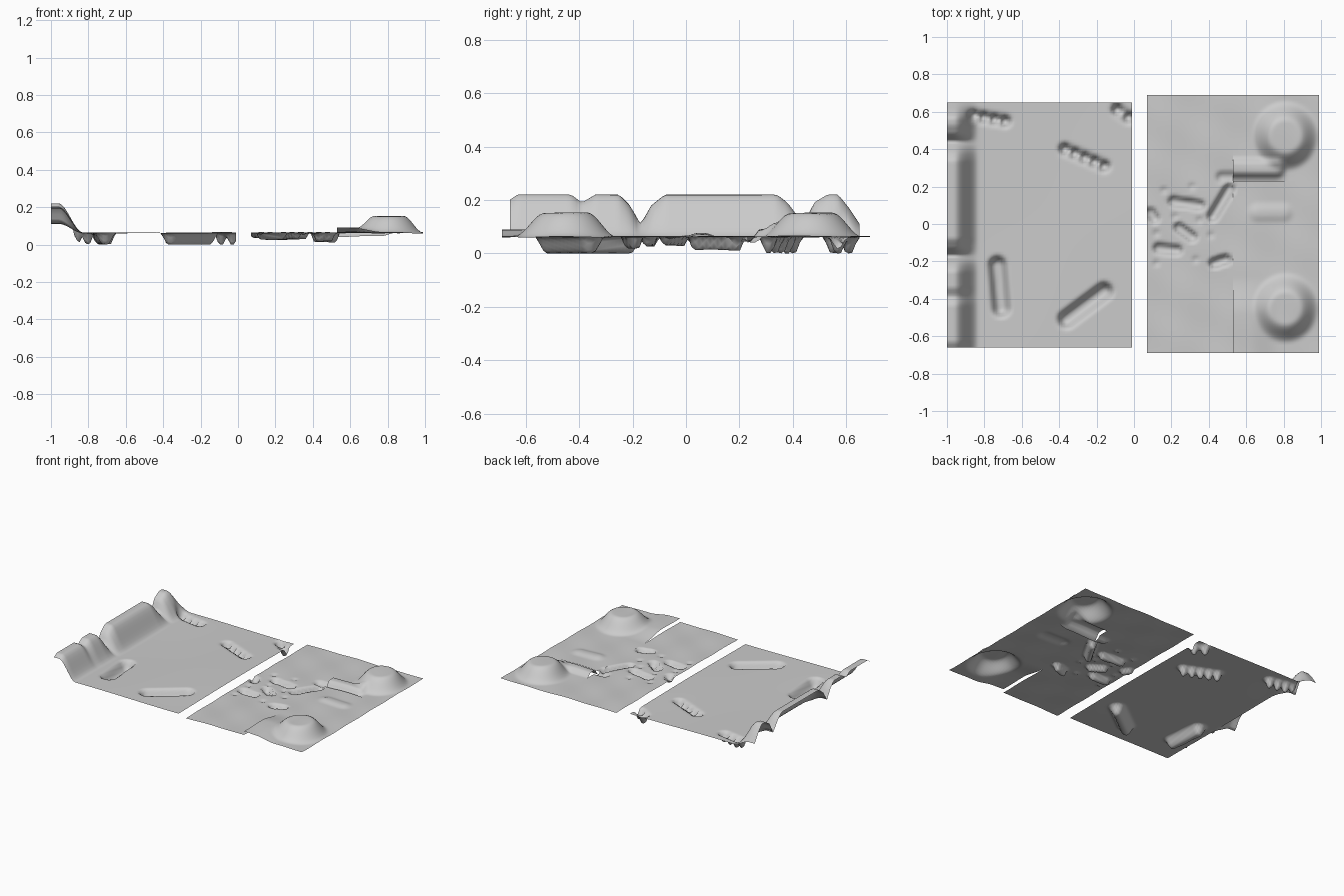
import bpy, math

cube = bpy.data.objects.get("Cube")
if cube:
    bpy.data.objects.remove(cube)

BASE = 0.063

grey = bpy.data.materials.new("light_grey")
grey.use_nodes = True
col = (0.6, 0.6, 0.6, 1)
grey.diffuse_color = col
grey.node_tree.nodes["Principled BSDF"].inputs["Base Color"].default_value = col


def smooth(t):
    t = max(0.0, min(1.0, t))
    return t * t * (3 - 2 * t)


def capsule(x, y, a, b, flat, foot, h):
    """Raised or sunken stroke from a to b with a flat core and soft sides."""
    dx, dy = b[0] - a[0], b[1] - a[1]
    t = ((x - a[0]) * dx + (y - a[1]) * dy) / max(dx * dx + dy * dy, 1e-9)
    t = max(0, min(1, t))
    d = math.hypot(x - a[0] - t * dx, y - a[1] - t * dy)
    return h * smooth((foot - d) / (foot - flat))


def interp(pts, v):
    for (a, p), (b, q) in zip(pts, pts[1:]):
        if v <= b:
            return p + (q - p) * max(0, v - a) / (b - a)
    return pts[-1][1]


def sheet(name, x0, x1, y0, y1, height, step=0.014):
    nx, ny = round((x1 - x0) / step), round((y1 - y0) / step)
    verts, faces = [], []
    for j in range(ny + 1):
        for i in range(nx + 1):
            x, y = x0 + (x1 - x0) * i / nx, y0 + (y1 - y0) * j / ny
            verts.append((x, y, height(x, y)))
    for j in range(ny):
        for i in range(nx):
            k = j * (nx + 1) + i
            faces.append((k, k + 1, k + nx + 2, k + nx + 1))
    me = bpy.data.meshes.new(name)
    me.from_pydata(verts, [], faces)
    me.materials.append(grey)
    me.shade_smooth()
    ob = bpy.data.objects.new(name, me)
    bpy.context.collection.objects.link(ob)


# Plain with a broken bank on its outer edge and trenches in the floor
CREST = [(-0.66, 0.2), (-0.63, 0.22), (-0.43, 0.22), (-0.39, 0.19), (-0.34, 0.22),
         (-0.25, 0.22), (-0.21, 0.18), (-0.17, 0.11), (-0.13, 0.18), (-0.08, 0.22),
         (0.34, 0.22), (0.38, 0.19), (0.44, 0.11), (0.48, 0.19), (0.53, 0.22),
         (0.57, 0.22), (0.61, 0.17), (0.65, 0.11)]
TRENCHES = [((-0.36, -0.51), (-0.16, -0.36)), ((-0.73, -0.22), (-0.71, -0.45))]
TEETH = [((-0.37, 0.4), (-0.16, 0.31), 5), ((-0.86, 0.58), (-0.69, 0.55), 4),
         ((-0.09, 0.61), (-0.03, 0.57), 2)]


def plain(x, y):
    bank = (interp(CREST, y) - BASE) * smooth((-0.83 - x) / 0.13)
    pit = 0
    for a, b in TRENCHES:
        pit = min(pit, capsule(x, y, a, b, 0.012, 0.06, -BASE))
    for a, b, n in TEETH:
        pit = min(pit, capsule(x, y, a, b, 0.0, 0.05, -0.025))
        for i in range(n):
            t = i / (n - 1)
            c = (a[0] + t * (b[0] - a[0]), a[1] + t * (b[1] - a[1]))
            pit = min(pit, capsule(x, y, c, c, 0.008, 0.04, -BASE))
    swell = 0.003 * math.sin(5 * x + 2) * math.cos(4 * y)
    return max(0, BASE + bank + pit + swell)


sheet("plain_sheet", -1.0, -0.01, -0.66, 0.65, plain)

# Rough ground with short ditches and two flat-topped hills
DITCHES = [((0.09, 0.06), (0.11, 0.03), 0.03), ((0.21, 0.12), (0.35, 0.1), 0.035),
           ((0.51, 0.19), (0.42, 0.04), 0.05), ((0.24, -0.02), (0.31, -0.07), 0.035),
           ((0.13, -0.13), (0.23, -0.14), 0.035), ((0.43, -0.21), (0.49, -0.19), 0.045)]
PEBBLES = [(0.16, 0.18), (0.31, 0.2), (0.12, -0.05), (0.22, 0.04), (0.35, 0.02),
           (0.12, -0.21), (0.33, -0.19), (0.41, -0.06)]


def rough(x, y):
    z = BASE + 0.003 * math.sin(17 * x + 9 * y) * math.cos(13 * y - 5 * x)
    for a, b, depth in DITCHES:
        z += capsule(x, y, a, b, 0.012, 0.035, -depth)
    for p in PEBBLES:
        z += capsule(x, y, p, p, 0.0, 0.025, -0.012)
    for cy in (-0.45, 0.47):
        d = math.hypot((x - 0.81) / 0.95, y - cy)
        z += 0.088 * smooth((0.19 - d) / 0.11)
    # low rise near the cross seam
    z += capsule(x, y, (0.66, 0.06), (0.8, 0.06), 0.01, 0.06, 0.012)
    return z


def rough_front(x, y):
    lift = 0.026 * smooth((-0.28 - y) / 0.2) * smooth((0.78 - x) / 0.16)
    return rough(x, y) + lift


def rough_back(x, y):
    ridge = capsule(x, y, (0.5, 0.3), (0.76, 0.3), 0.02, 0.06, 0.026)
    sag = -0.02 * smooth((0.28 - y) / 0.05) * smooth((0.84 - x) / 0.08)
    return rough(x, y) + ridge + sag


def rough_inner(x, y):
    return rough(x, y) + capsule(x, y, (0.47, 0.25), (0.53, 0.25), 0.01, 0.04, -0.02)


sheet("rough_inner_sheet", 0.07, 0.53, -0.69, 0.69, rough_inner)
sheet("rough_front_sheet", 0.53, 0.99, -0.69, 0.23, rough_front)
sheet("rough_back_sheet", 0.53, 0.99, 0.23, 0.69, rough_back)
